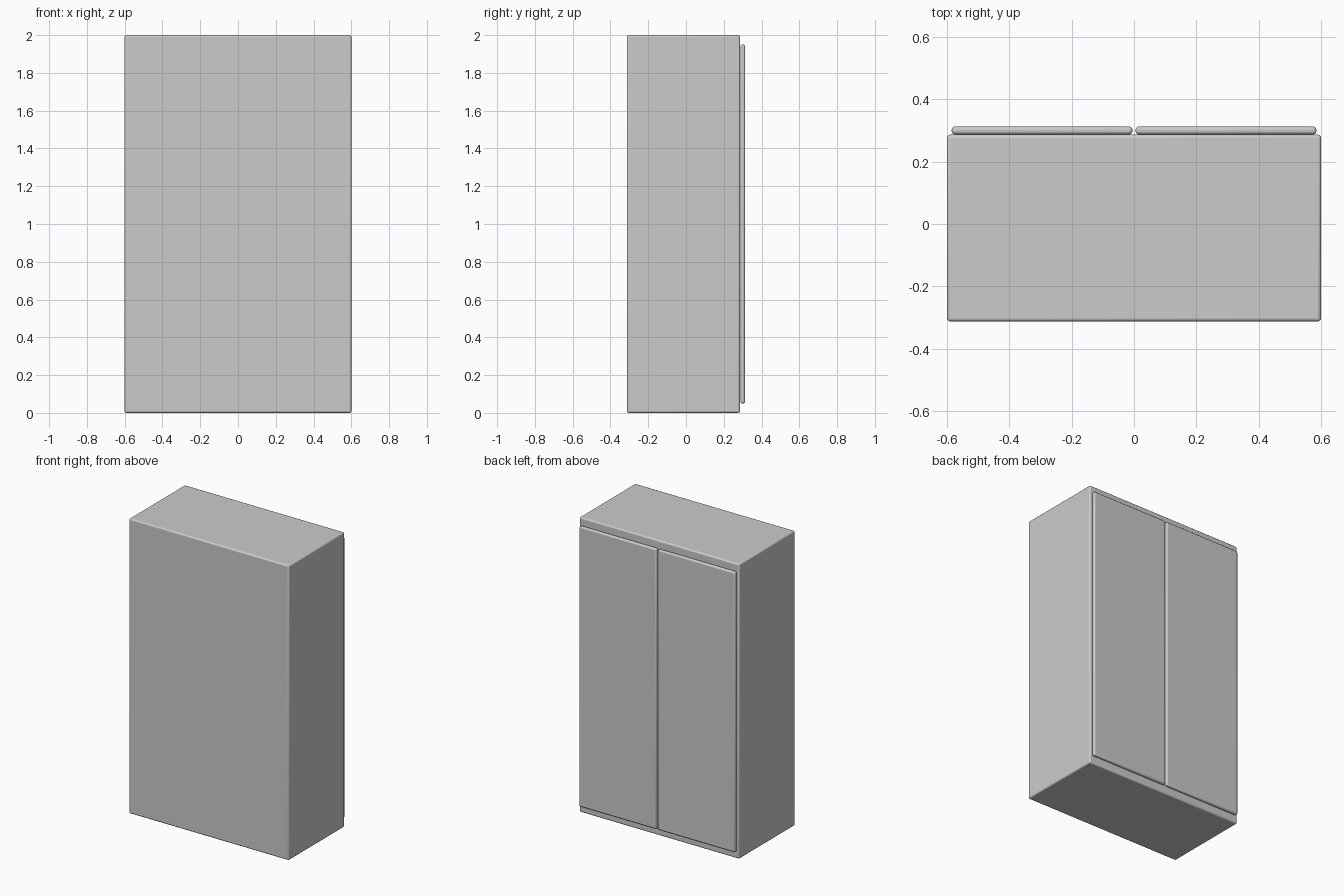
import bpy

if "Cube" in bpy.data.objects:
    bpy.data.objects.remove(bpy.data.objects["Cube"])


def rounded_box(name, lo, hi, radius, segments=3):
    size = [b - a for a, b in zip(lo, hi)]
    centre = [(a + b) / 2 for a, b in zip(lo, hi)]
    bpy.ops.mesh.primitive_cube_add(size=1, location=centre)
    ob = bpy.context.object
    ob.name = name
    ob.scale = size
    bpy.ops.object.transform_apply(location=False, rotation=False, scale=True)
    bevel = ob.modifiers.new("rounded_edges", "BEVEL")
    bevel.width = radius
    bevel.segments = segments
    bpy.ops.object.shade_smooth_by_angle()
    return ob


# Cabinet carcass
rounded_box("cabinet_body", (-0.6, -0.3125, 0), (0.6, 0.2865, 2), 0.01)

# Pair of doors on the +y face, with a narrow gap between them
for side, x0, x1 in (("left", -0.585, -0.005), ("right", 0.005, 0.585)):
    rounded_box(side + "_door", (x0, 0.2875, 0.05), (x1, 0.3125, 1.95), 0.01)
